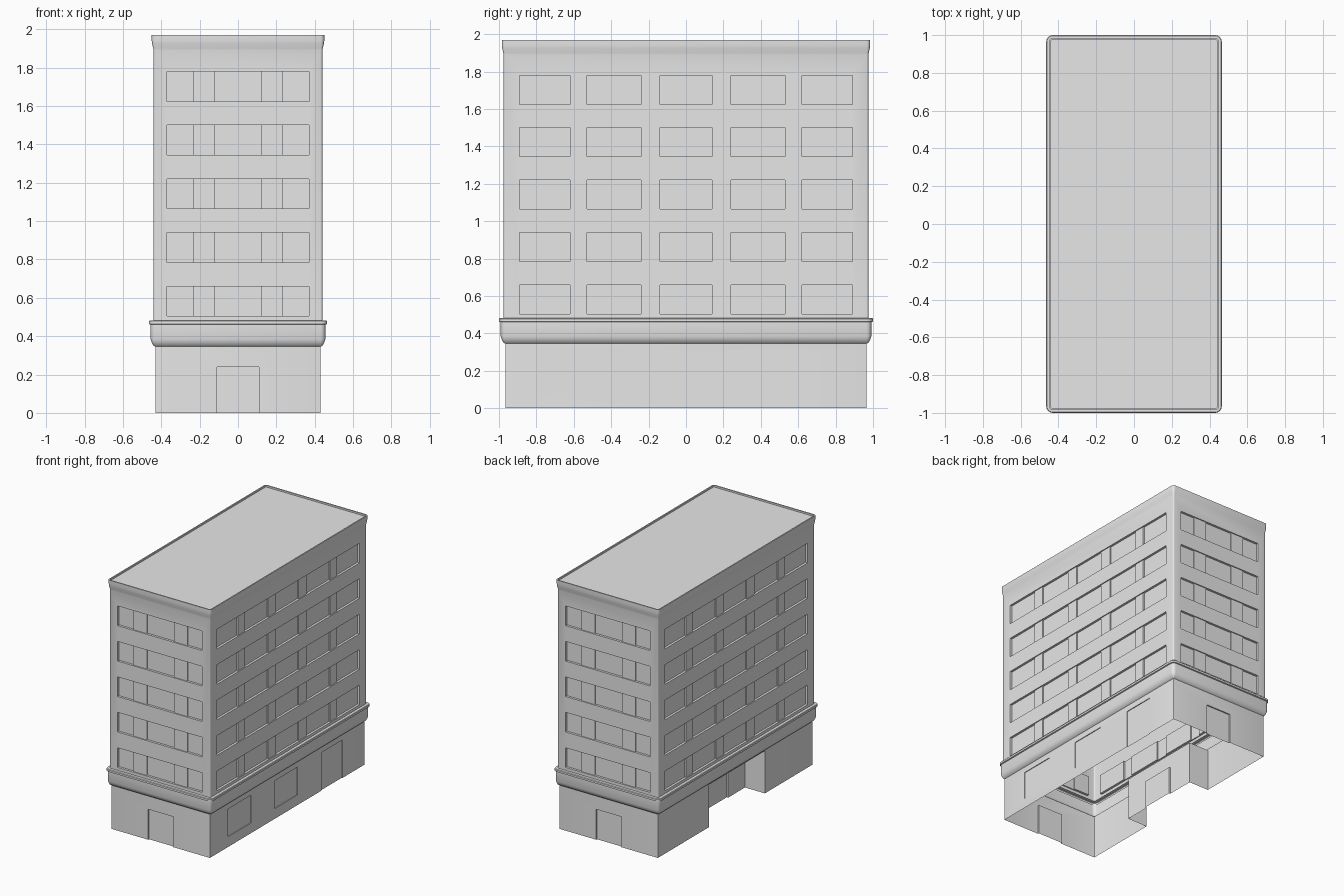
import bpy
import bmesh
import math

cube = bpy.data.objects.get("Cube")
if cube:
    bpy.data.objects.remove(cube, do_unlink=True)

HX, HY = 0.43, 0.965      # half size of the ground floor
WALL = 0.01               # how far the upper walls stand out from it
FLOORS, STEP = 5, 0.28

grey = bpy.data.materials.new("light_grey")
grey.use_nodes = True
colour = (0.8, 0.8, 0.8, 1)
grey.diffuse_color = colour
grey.node_tree.nodes["Principled BSDF"].inputs["Base Color"].default_value = colour


def make_object(name, bm):
    bmesh.ops.recalc_face_normals(bm, faces=bm.faces)
    mesh = bpy.data.meshes.new(name)
    bm.to_mesh(mesh)
    bm.free()
    mesh.materials.append(grey)
    obj = bpy.data.objects.new(name, mesh)
    bpy.context.collection.objects.link(obj)
    return obj


def ring(bm, off, z, steps=5):
    """Rounded rectangle of vertices, grown by off from the ground floor."""
    r = max(off, 0.002)
    verts = []
    for i, (sx, sy) in enumerate([(1, 1), (-1, 1), (-1, -1), (1, -1)]):
        for k in range(steps):
            a = math.pi / 2 * (i + k / (steps - 1))
            verts.append(bm.verts.new((sx * (HX + off - r) + r * math.cos(a),
                                       sy * (HY + off - r) + r * math.sin(a), z)))
    return verts


# Building shell: base, lower cornice with ledge, walls, top cornice, parapet
profile = [(0, 0), (0, 0.345), (0.012, 0.352), (0.021, 0.37), (0.026, 0.385),
           (0.026, 0.46), (0.035, 0.463), (0.035, 0.478), (0.031, 0.482),
           (WALL, 0.482), (WALL, 1.89), (0.012, 1.9), (0.018, 1.925),
           (0.02, 1.94), (0.02, 1.97), (0.01, 1.97), (0.01, 1.957)]
bm = bmesh.new()
rings = [ring(bm, off, z) for off, z in profile]
for low, high in zip(rings, rings[1:]):
    n = len(low)
    for i in range(n):
        j = (i + 1) % n
        bm.faces.new((low[i], low[j], high[j], high[i]))
bm.faces.new(rings[-1])
bm.faces.new(rings[0][::-1])
building = make_object("building", bm)


def box(bm, side, a, b, z0, z1, depth, face=0.0):
    """Box cutting into one side; a..b runs along that side."""
    axis, sign = side
    half = (HX if axis == "x" else HY) + face
    inner, outer = half - depth, half + 0.005
    mid, thick = sign * (inner + outer) / 2, outer - inner
    corners = bmesh.ops.create_cube(bm, size=1)["verts"]
    for v in corners:
        along = (a + b) / 2 + v.co.x * (b - a)
        across = mid + v.co.y * thick
        z = (z0 + z1) / 2 + v.co.z * (z1 - z0)
        v.co = (across, along, z) if axis == "x" else (along, across, z)


def carve(name, bm):
    cutter = make_object(name, bm)
    cutter.hide_render = True
    mod = building.modifiers.new(name, "BOOLEAN")
    mod.operation = "DIFFERENCE"
    mod.solver = "EXACT"
    mod.object = cutter
    bpy.context.view_layer.objects.active = building
    bpy.ops.object.modifier_apply(modifier=mod.name)
    bpy.data.objects.remove(cutter, do_unlink=True)


# Window rows: a shallow band, then deeper panes that leave piers between
panes = {"x": [(-0.89, -0.62), (-0.53, -0.24), (-0.14, 0.14), (0.24, 0.53), (0.62, 0.89)],
         "y": [(-0.37, -0.235), (-0.12, 0.12), (0.235, 0.37)]}
bands, glass = bmesh.new(), bmesh.new()
for axis, spans in panes.items():
    for sign in (-1, 1):
        for floor in range(FLOORS):
            z0 = 0.505 + STEP * floor
            z1 = z0 + 0.155
            box(bands, (axis, sign), spans[0][0], spans[-1][1], z0, z1, 0.008, WALL)
            for a, b in spans:
                box(glass, (axis, sign), a, b, z0, z1, 0.018, WALL)
carve("window_bands", bands)
carve("window_panes", glass)

# Ground floor: end doors, shop windows, side door and the entrance alcove
ground = bmesh.new()
for sign in (-1, 1):
    box(ground, ("y", sign), -0.11, 0.11, -0.05, 0.24, 0.01)
for a, b, z0 in [(-0.74, -0.45, 0.08), (-0.16, 0.13, 0.08), (0.43, 0.69, -0.05)]:
    box(ground, ("x", 1), a, b, z0, 0.3, 0.006)
box(ground, ("x", -1), -0.37, 0.33, -0.05, 0.335, 0.174)
carve("ground_openings", ground)

# Door at the back of the alcove
door = bmesh.new()
box(door, ("x", -1), -0.16, 0.11, -0.05, 0.22, 0.012, -0.174)
carve("alcove_door", door)

# The shell is open underneath
bm = bmesh.new()
bm.from_mesh(building.data)
floor_faces = [f for f in bm.faces if all(abs(v.co.z) < 0.0005 for v in f.verts)]
bmesh.ops.delete(bm, geom=floor_faces, context="FACES")
bm.to_mesh(building.data)
bm.free()

bpy.ops.object.select_all(action="DESELECT")
building.select_set(True)
bpy.context.view_layer.objects.active = building
bpy.ops.object.shade_smooth_by_angle(angle=math.radians(35))
